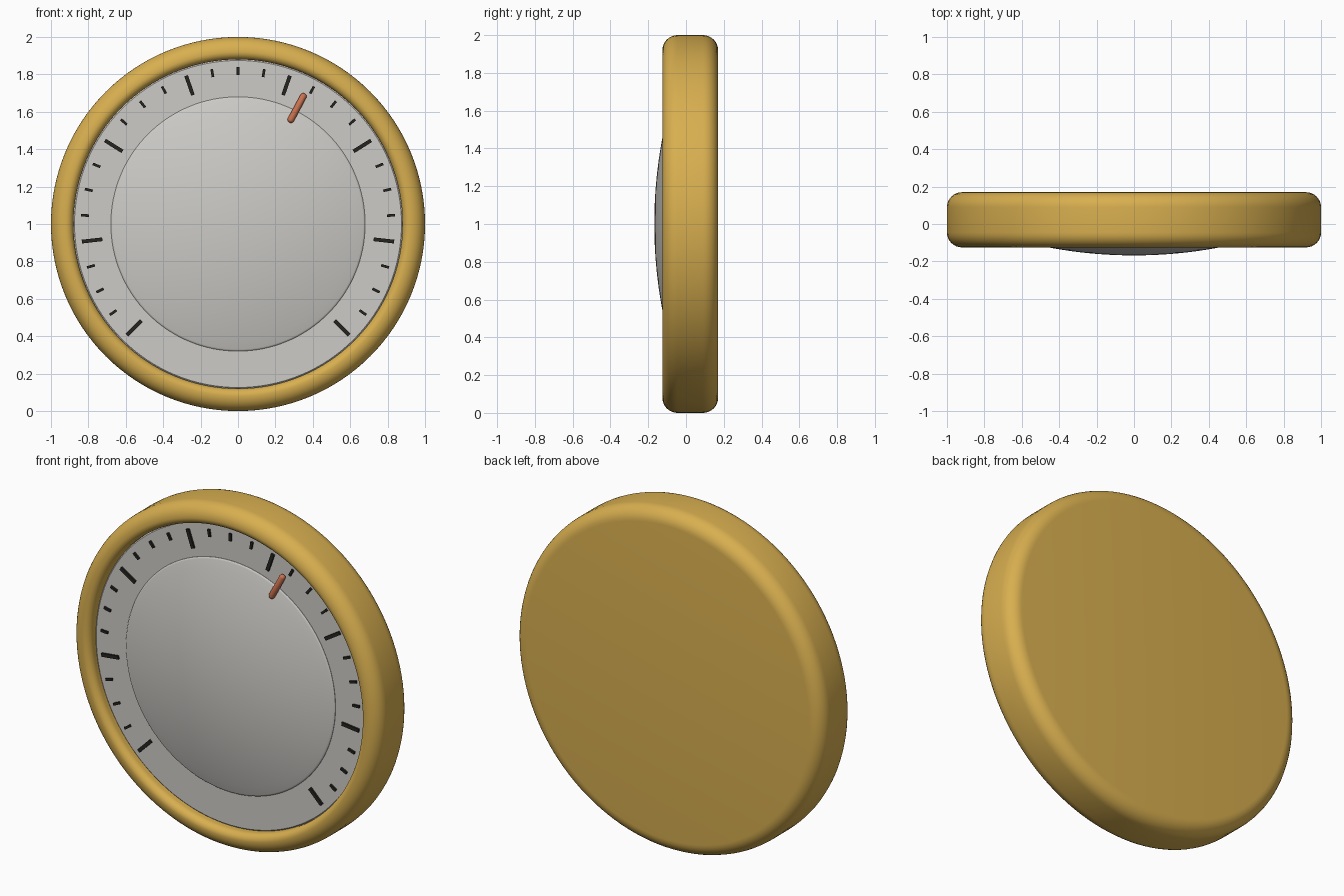
import bpy, bmesh, math
from mathutils import Matrix, Vector

if "Cube" in bpy.data.objects:
    bpy.data.objects.remove(bpy.data.objects["Cube"])

SEG = 128
FACE_Y = -0.066          # front plane of the dial plate


def material(name, rgb):
    m = bpy.data.materials.new(name)
    m.diffuse_color = (*rgb, 1)
    m.use_nodes = True
    m.node_tree.nodes["Principled BSDF"].inputs["Base Color"].default_value = m.diffuse_color
    return m


gold = material("warm gold", (0.69, 0.43, 0.08))
silver = material("light silver", (0.61, 0.60, 0.57))
black = material("black", (0.018, 0.017, 0.014))
copper = material("copper red", (0.60, 0.17, 0.08))


def finish(bm, name, mat, angle=35):
    bmesh.ops.remove_doubles(bm, verts=bm.verts, dist=1e-5)
    bmesh.ops.recalc_face_normals(bm, faces=bm.faces)
    mesh = bpy.data.meshes.new(name)
    bm.to_mesh(mesh)
    bm.free()
    mesh.materials.append(mat)
    ob = bpy.data.objects.new(name, mesh)
    bpy.context.collection.objects.link(ob)
    bpy.ops.object.select_all(action='DESELECT')
    bpy.context.view_layer.objects.active = ob
    ob.select_set(True)
    bpy.ops.object.shade_smooth_by_angle(angle=math.radians(angle))
    return ob


def lathe(name, profile, mat, seg=SEG):
    """Revolve (radius, y) points about the y axis through z = 1."""
    bm = bmesh.new()
    vs = [bm.verts.new((r, y, 1)) for r, y in profile]
    es = [bm.edges.new(p) for p in zip(vs, vs[1:])]
    bmesh.ops.spin(bm, geom=vs + es, cent=(0, 0, 1), axis=(0, 1, 0),
                   angle=math.tau, steps=seg, use_duplicate=False)
    return finish(bm, name, mat)


def arc(cr, cy, rad, a0, a1, n=8):
    return [(cr + rad * math.cos(math.radians(a0 + (a1 - a0) * i / n)),
             cy + rad * math.sin(math.radians(a0 + (a1 - a0) * i / n)))
            for i in range(n + 1)]


# Housing: closed back, rounded outer edges, rounded inner lip
housing = [(0, 0.17)]
housing += arc(0.92, 0.09, 0.08, 90, 0)
housing += arc(0.92, -0.045, 0.08, 0, -90)
housing += arc(0.92, -0.085, 0.04, -90, -180)
housing += [(0.88, -0.05), (0, -0.05)]
lathe("housing", housing, gold)

# Dial plate inside the lip
lathe("dial_plate", [(0, FACE_Y), (0.874, FACE_Y), (0.881, FACE_Y + 0.006),
                     (0.881, -0.055)], silver)

# Domed centre cap with a small rounded rim
R, TIP = 2.46, -0.168
dome = [(r, TIP + R - math.sqrt(R * R - r * r))
        for r in [0.67 * i / 14 for i in range(15)]]
dome += [(0.676, -0.073), (0.68, -0.068), (0.68, -0.058)]
lathe("centre_dome", dome, silver)


# Scale ticks: 270 degree sweep, every fourth one is long
bm = bmesh.new()
for i in range(29):
    a = math.radians(225 - 270 * i / 28)
    r0, w = (0.73, 0.02) if i % 4 == 0 else (0.797, 0.014)
    r1 = 0.84
    m = (Matrix.Translation((0, FACE_Y - 0.003, 1)) @ Matrix.Rotation(-a, 4, 'Y')
         @ Matrix.Translation(((r0 + r1) / 2, 0, 0))
         @ Matrix.Diagonal((r1 - r0, 0.016, w, 1)))
    bmesh.ops.create_cube(bm, size=1, matrix=m)
finish(bm, "scale_ticks", black)

# Pointer: rounded bar lying across the edge of the dome
bm = bmesh.new()
bmesh.ops.create_uvsphere(bm, u_segments=24, v_segments=12, radius=0.018)
for v in bm.verts:
    v.co.z += 0.07 if v.co.z > 0 else -0.07
pos = Vector((0.316, -0.088, 1.62))
bm.transform(Matrix.Translation(pos) @ Matrix.Rotation(math.radians(28), 4, 'Y'))
finish(bm, "pointer", copper, 60)
